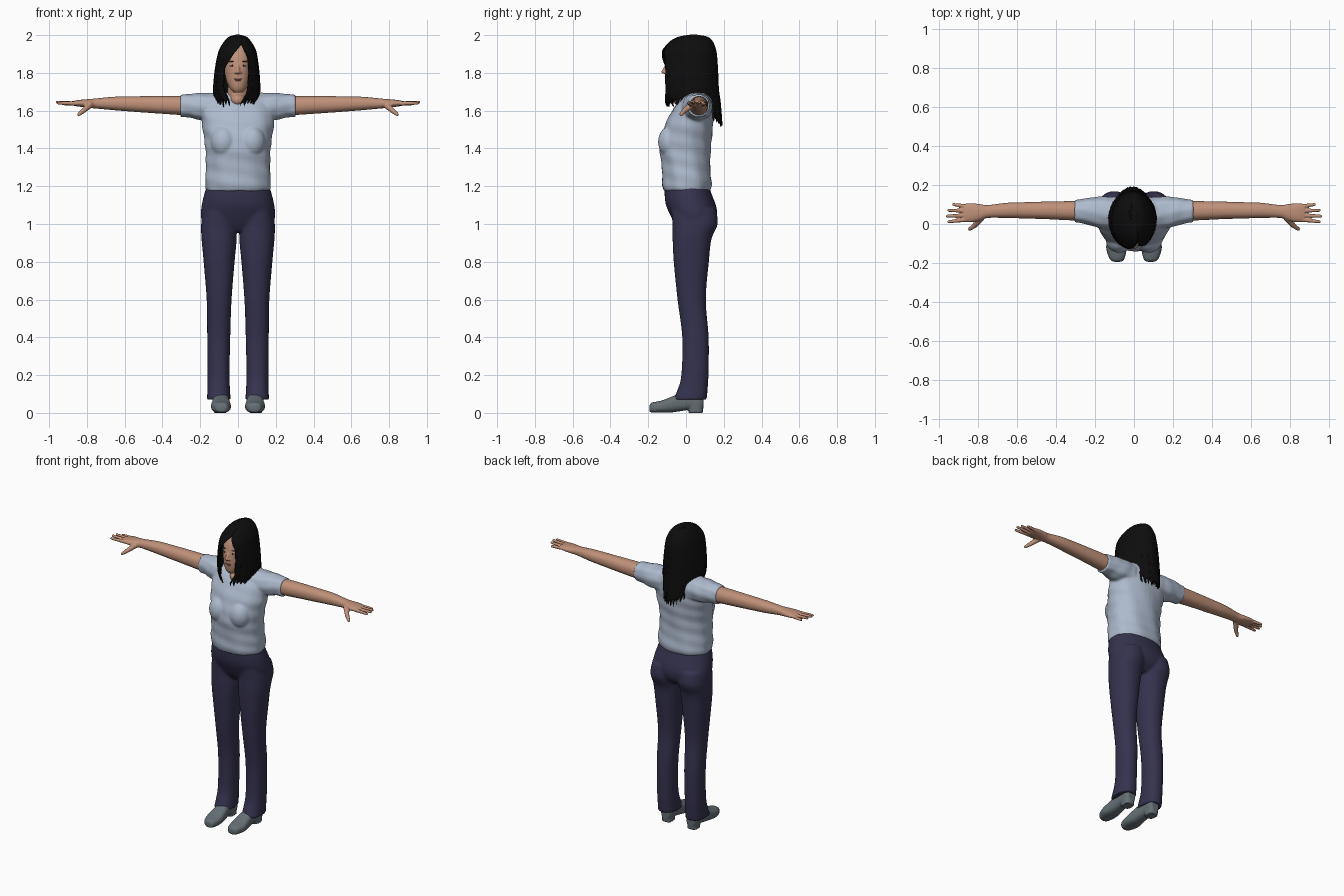
import bpy, bmesh, math, random
from mathutils import Vector, Matrix

random.seed(4)
if "Cube" in bpy.data.objects:
    bpy.data.objects.remove(bpy.data.objects["Cube"])


def material(name, r, g, b):
    m = bpy.data.materials.new(name)
    m.use_nodes = True
    m.diffuse_color = (r, g, b, 1)
    node = m.node_tree.nodes["Principled BSDF"]
    node.inputs["Base Color"].default_value = (r, g, b, 1)
    node.inputs["Roughness"].default_value = 0.8
    return m


skin = material("skin", .52, .28, .19)
lip = material("lip pink", .40, .16, .13)
shirt_blue = material("pale blue cloth", .42, .49, .61)
navy = material("navy cloth", .036, .033, .078)
shoe_grey = material("grey leather", .13, .16, .18)
black = material("black hair", .004, .004, .004)
eye_white = material("eye white", .6, .57, .54)
eye_dark = material("dark eye", .03, .018, .012)


def spline(rows, steps=5):
    """Smooth rows of numbers by Catmull-Rom interpolation."""
    out = []
    for i in range(len(rows) - 1):
        quad = [rows[max(i - 1, 0)], rows[i], rows[i + 1], rows[min(i + 2, len(rows) - 1)]]
        for s in range(steps):
            t = s / steps
            out.append([b + .5 * t * (c - a + t * (2 * a - 5 * b + 4 * c - d + t * (3 * (b - c) + d - a)))
                        for a, b, c, d in zip(*quad)])
    return out + [list(rows[-1])]


def sample(rows, z):
    """Linear lookup in rows sorted by falling first value."""
    for a, b in zip(rows, rows[1:]):
        if z >= b[0]:
            t = min(max((a[0] - z) / (a[0] - b[0] + 1e-9), 0), 1)
            return [p + (q - p) * t for p, q in zip(a, b)]
    return rows[-1]


def loft(bm, axis, rows, side=1, power=2.2, ripple=0, n=40):
    """Closed tube of rounded sections: (position, centre a, centre b, radius a, radius b)."""
    rings = []
    for p, ca, cb, ra, rb in spline(rows):
        ring = []
        for k in range(n):
            ang = math.tau * k / n
            c, s = math.cos(ang), math.sin(ang)
            f = 1 + ripple * math.sin(5 * ang + 45 * p) * math.sin(3 * ang - 30 * p)
            a = ca + ra * f * math.copysign(abs(c) ** (2 / power), c)
            b = cb + rb * f * math.copysign(abs(s) ** (2 / power), s)
            x, y, z = {"x": (p, a, b), "y": (a, p, b), "z": (a, b, p)}[axis]
            ring.append(bm.verts.new((x * side, y, z)))
        rings.append(ring)
    for lo, hi in zip(rings, rings[1:]):
        for k in range(n):
            j = (k + 1) % n
            bm.faces.new((lo[k], lo[j], hi[j], hi[k]))
    bm.faces.new(rings[0])
    bm.faces.new(rings[-1])


def ball(bm, centre, radii):
    bmesh.ops.create_uvsphere(bm, u_segments=24, v_segments=16, radius=1,
                              matrix=Matrix.Translation(centre) @ Matrix.Diagonal((*radii, 1)))


def limb(bm, start, end, r1, r2):
    """Tapered rod with round ends."""
    a, b = Vector(start), Vector(end)
    turn = (b - a).to_track_quat("Z", "Y").to_matrix().to_4x4()
    bmesh.ops.create_cone(bm, cap_ends=True, segments=16, radius1=r1, radius2=r2,
                          depth=(b - a).length, matrix=Matrix.Translation((a + b) / 2) @ turn)
    ball(bm, a, (r1,) * 3)
    ball(bm, b, (r2,) * 3)


def finish(bm, name, mat, voxel=0, smooth=3):
    """Make the object; with a voxel size, fuse its pieces into one skin."""
    bmesh.ops.recalc_face_normals(bm, faces=bm.faces[:])
    mesh = bpy.data.meshes.new(name)
    bm.to_mesh(mesh)
    bm.free()
    mesh.materials.append(mat)
    mesh.polygons.foreach_set("use_smooth", [True] * len(mesh.polygons))
    ob = bpy.data.objects.new(name, mesh)
    bpy.context.collection.objects.link(ob)
    if voxel:
        fuse = ob.modifiers.new("fuse", "REMESH")
        fuse.mode, fuse.voxel_size, fuse.use_smooth_shade = "VOXEL", voxel, True
        soft = ob.modifiers.new("soften", "SMOOTH")
        soft.factor, soft.iterations = .5, smooth
    return ob


# Trousers: hips and two legs
bm = bmesh.new()
loft(bm, "z", [(.96, 0, .04, .13, .07), (1.0, 0, .046, .185, .105), (1.05, 0, .04, .197, .125),
               (1.1, 0, .026, .192, .132), (1.15, 0, .013, .181, .126), (1.21, 0, .002, .163, .116)])
for side in (1, -1):
    loft(bm, "z", [(.07, .102, .022, .063, .088), (.12, .102, .034, .06, .08), (.2, .103, .047, .058, .072),
                   (.4, .102, .05, .061, .07), (.6, .1, .03, .066, .075), (.8, .1, .028, .082, .093),
                   (.92, .1, .032, .093, .103), (1.0, .102, .048, .093, .12),
                   (1.08, .095, .04, .09, .118)], side)
finish(bm, "trousers", navy, .008, 5)

# Shirt: torso, bust and short sleeves
bm = bmesh.new()
loft(bm, "z", [(1.175, 0, .005, .166, .124), (1.21, 0, .005, .176, .132), (1.3, 0, 0, .171, .129),
               (1.4, 0, -.004, .172, .135), (1.48, 0, .007, .182, .131), (1.55, 0, .022, .191, .122),
               (1.62, 0, .042, .19, .103), (1.665, 0, .058, .18, .08), (1.695, 0, .065, .12, .05)],
     ripple=.025)
for side in (1, -1):
    ball(bm, (side * .075, -.08, 1.435), (.07, .068, .085))
    loft(bm, "x", [(.1, .055, 1.617, .085, .077), (.2, .062, 1.622, .076, .07),
                   (.26, .066, 1.626, .062, .062), (.305, .066, 1.625, .059, .058)], side, ripple=.04)
finish(bm, "shirt", shirt_blue, .007, 4)

# Arms and hands
fingers = [((.95, .012, 1.64), .022), ((.958, .04, 1.645), .045),
           ((.95, .07, 1.643), .068), ((.925, .1, 1.636), .09)]
for side, label in ((1, "left"), (-1, "right")):
    bm = bmesh.new()
    loft(bm, "x", [(.2, .07, 1.625, .05, .05), (.3, .068, 1.627, .05, .05), (.45, .07, 1.632, .045, .045),
                   (.55, .07, 1.635, .042, .041), (.65, .07, 1.638, .039, .036), (.75, .064, 1.638, .033, .027),
                   (.79, .06, 1.638, .042, .023), (.84, .058, 1.639, .049, .018),
                   (.875, .058, 1.639, .044, .012)], side)
    for tip, y in fingers:
        limb(bm, (side * .86, y, 1.638), (side * tip[0], tip[1], tip[2]), .0115, .008)
    limb(bm, (side * .785, .03, 1.63), (side * .818, -.008, 1.6), .018, .013)
    limb(bm, (side * .818, -.008, 1.6), (side * .843, -.026, 1.58), .013, .009)
    finish(bm, label + "_arm", skin, .004, 2)

# Shoes: upper and heel block
for side, label in ((1, "left"), (-1, "right")):
    bm = bmesh.new()
    loft(bm, "y", [(-.194, .086, .024, .016, .014), (-.182, .087, .028, .036, .026), (-.13, .09, .033, .052, .032),
                   (-.08, .09, .043, .049, .041), (-.03, .091, .056, .043, .047), (.03, .093, .064, .039, .046),
                   (.07, .094, .06, .038, .045), (.092, .094, .058, .026, .034)], side, 2.6)
    loft(bm, "z", [(0, .094, .052, .034, .038), (.05, .094, .05, .038, .042)], side, 2.6)
    finish(bm, label + "_shoe", shoe_grey, .005, 2)

# Head, nose, ears and neck
bm = bmesh.new()
loft(bm, "z", [(1.695, 0, -.066, .02, .02), (1.715, 0, -.056, .04, .045), (1.75, 0, -.036, .059, .072),
               (1.8, 0, -.018, .07, .092), (1.85, 0, -.005, .075, .1), (1.9, 0, .01, .075, .1),
               (1.95, 0, .022, .058, .078), (1.98, 0, .025, .028, .04)])
loft(bm, "z", [(1.56, 0, .06, .07, .06), (1.66, 0, .04, .058, .058), (1.78, 0, .02, .052, .055)])
ball(bm, (0, .0, 1.655), (.042, .062, .038))
limb(bm, (0, -.1, 1.845), (0, -.119, 1.806), .007, .011)
for side in (1, -1):
    ball(bm, (side * .011, -.112, 1.802), (.008, .01, .007))
    ball(bm, (side * .076, .01, 1.83), (.008, .018, .03))
finish(bm, "head", skin, .004, 2)

# Face details
for name, mat, centre, radii in [
        ("eye", eye_white, (.03, -.09, 1.838), (.014, .012, .007)),
        ("iris", eye_dark, (.03, -.096, 1.838), (.006, .008, .006)),
        ("eyebrow", eye_dark, (.031, -.093, 1.86), (.018, .008, .003))]:
    bm = bmesh.new()
    for side in (1, -1):
        ball(bm, (side * centre[0], centre[1], centre[2]), radii)
    finish(bm, name + "s", mat)
bm = bmesh.new()
ball(bm, (0, -.103, 1.768), (.023, .009, .004))
ball(bm, (0, -.103, 1.761), (.019, .009, .005))
finish(bm, "lips", lip)

# Hair: a parted shell with ragged ends, open around the face
shape = spline([(2.0, .04, .004, .008), (1.99, .038, .042, .07), (1.97, .03, .064, .105),
                (1.94, .022, .084, .128), (1.9, .016, .1, .143), (1.8, .018, .115, .148),
                (1.7, .025, .12, .146), (1.64, .035, .108, .145), (1.52, .07, .088, .12)])
parting_left = [(1.95, .02), (1.88, .056), (1.8, .062), (1.7, .055), (1.64, .022)]
parting_right = [(1.95, -.02), (1.9, .02), (1.83, .064), (1.72, .068), (1.65, .035)]
columns, levels = 180, 36
bm = bmesh.new()
grid = []
for c in range(columns + 1):
    w = c / columns
    back = (1 - math.cos(math.tau * w)) / 2
    bottom = 1.665 - .11 * back ** 2 - .012 * abs(c % 6 - 3) + random.uniform(-.012, .012)
    clump = 1 + .012 * math.sin(c * 1.9) + random.uniform(-.01, .01)
    column = []
    for k in range(levels + 1):
        u = k / levels
        z = 2 - (2 - bottom) * u ** 1.7
        _, cy, rx, ry = sample(shape, z)
        gap_l = math.asin(max(-1, min(1, sample(parting_left, z)[1] / rx)))
        gap_r = math.asin(max(-1, min(1, sample(parting_right, z)[1] / rx)))
        ang = gap_l + (math.tau - gap_l - gap_r) * w
        f = 1 + (clump - 1) * u
        shift = -.008 * u
        column.append(bm.verts.new((shift + rx * f * math.sin(ang), cy - ry * f * math.cos(ang), z)))
    grid.append(column)
for a, b in zip(grid, grid[1:]):
    for k in range(levels):
        bm.faces.new((a[k], a[k + 1], b[k + 1], b[k]))
bm.faces.new([column[0] for column in grid])
hair = finish(bm, "hair", black)
thick = hair.modifiers.new("thickness", "SOLIDIFY")
thick.thickness, thick.offset = .007, 0
